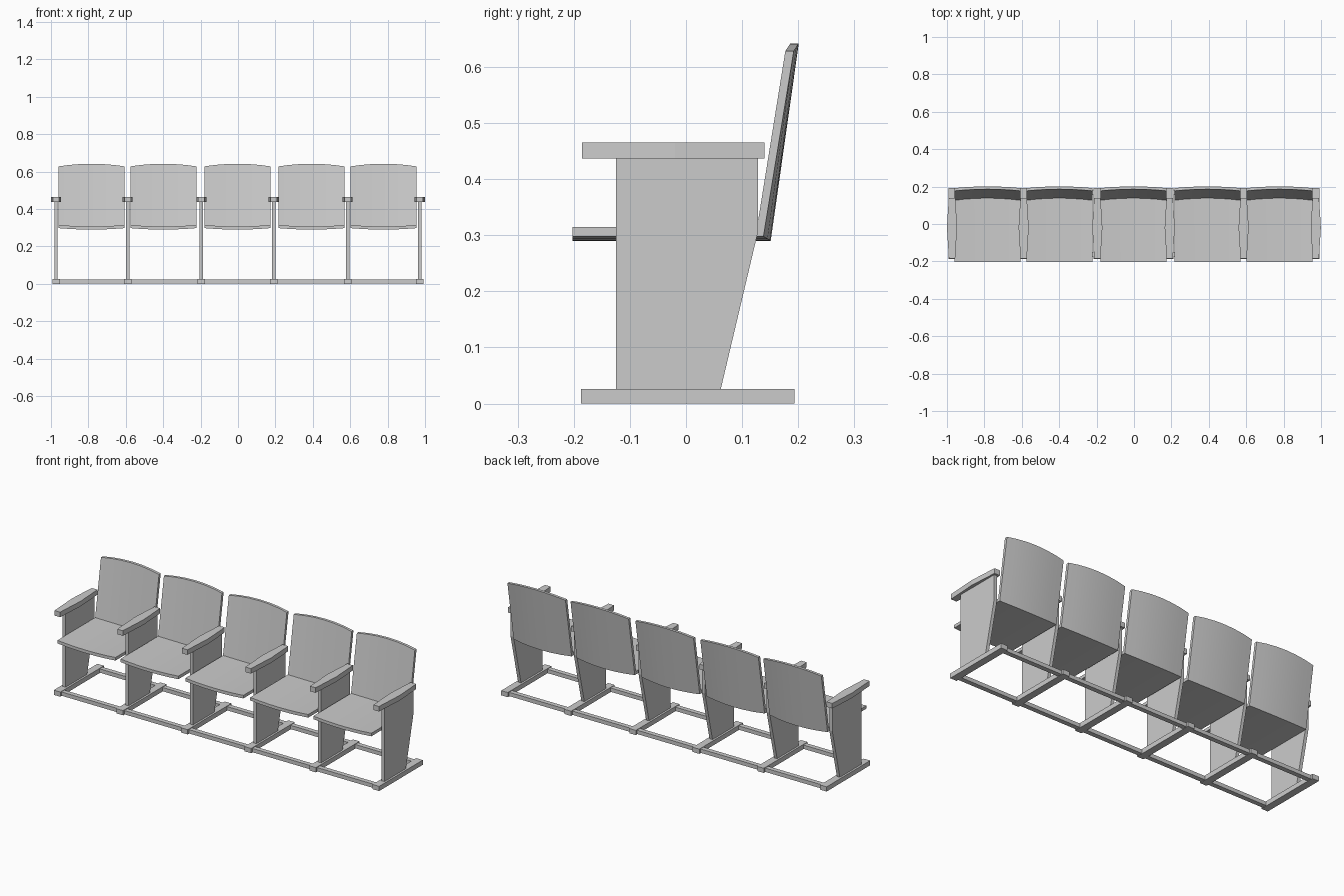
import bpy, bmesh

if "Cube" in bpy.data.objects:
    bpy.data.objects.remove(bpy.data.objects["Cube"])

POSTS = [-0.973, -0.590, -0.196, 0.191, 0.586, 0.972]
SEATS = [-0.783, -0.399, -0.003, 0.393, 0.778]
HALF = 0.177   # half width of seat and back


def finish(name, bm, smooth=False):
    bmesh.ops.recalc_face_normals(bm, faces=bm.faces[:])
    mesh = bpy.data.meshes.new(name)
    bm.to_mesh(mesh)
    bm.free()
    ob = bpy.data.objects.new(name, mesh)
    bpy.context.collection.objects.link(ob)
    if smooth:
        bpy.ops.object.select_all(action='DESELECT')
        ob.select_set(True)
        bpy.context.view_layer.objects.active = ob
        bpy.ops.object.shade_smooth_by_angle()
    return ob


def extrude(name, points, vec):
    """Extrude a closed polygon of 3D points along vec."""
    bm = bmesh.new()
    face = bm.faces.new([bm.verts.new(p) for p in points])
    ext = bmesh.ops.extrude_face_region(bm, geom=[face])
    verts = [g for g in ext['geom'] if isinstance(g, bmesh.types.BMVert)]
    bmesh.ops.translate(bm, verts=verts, vec=vec)
    return finish(name, bm)


def box(name, x0, x1, y0, y1, z0, z1):
    pts = [(x0, y0, z0), (x1, y0, z0), (x1, y1, z0), (x0, y1, z0)]
    return extrude(name, pts, (0, 0, z1 - z0))


def curved_panel(name, cx, edge, centre, segs=6):
    """Sweep a 4-point section across x, blending from edge to centre section."""
    bm = bmesh.new()
    rings = []
    for i in range(segs + 1):
        t = 2 * i / segs - 1
        k = 1 - t * t
        rings.append([bm.verts.new((cx + t * HALF,
                                    a[0] + (b[0] - a[0]) * k,
                                    a[1] + (b[1] - a[1]) * k))
                      for a, b in zip(edge, centre)])
    for r, s in zip(rings, rings[1:]):
        for j in range(4):
            n = (j + 1) % 4
            bm.faces.new((r[j], r[n], s[n], s[j]))
    bm.faces.new(rings[0])
    bm.faces.new(rings[-1])
    return finish(name, bm, smooth=True)


# Supports: foot, tapered side panel, armrest widest at the middle
SIDE = [(-0.125, 0.026), (0.062, 0.026), (0.128, 0.305), (0.128, 0.438), (-0.125, 0.438)]
ARM = [(-0.185, 0.017), (-0.10, 0.022), (-0.02, 0.027), (0.05, 0.023), (0.14, 0.017)]
for n, x in enumerate(POSTS, 1):
    box(f"foot_{n}", x - 0.02, x + 0.02, -0.187, 0.193, 0, 0.026)
    extrude(f"side_panel_{n}", [(x - 0.009, y, z) for y, z in SIDE], (0.018, 0, 0))
    outline = [(x - w, y, 0.437) for y, w in ARM] + [(x + w, y, 0.437) for y, w in ARM[::-1]]
    extrude(f"armrest_{n}", outline, (0, 0, 0.028))

# Long floor rails joining the feet
for name, y in (("front_rail", -0.164), ("rear_rail", 0.169)):
    box(name, POSTS[0], POSTS[-1], y - 0.013, y + 0.013, 0.002, 0.023)

# Dished seats and curved, leaning backs
for n, x in enumerate(SEATS, 1):
    curved_panel(f"seat_{n}", x,
                 [(-0.202, 0.298), (0.126, 0.298), (0.128, 0.315), (-0.202, 0.315)],
                 [(-0.202, 0.290), (0.138, 0.290), (0.140, 0.307), (-0.202, 0.307)])
    curved_panel(f"backrest_{n}", x,
                 [(0.124, 0.298), (0.138, 0.298), (0.192, 0.628), (0.177, 0.628)],
                 [(0.136, 0.290), (0.151, 0.290), (0.201, 0.642), (0.186, 0.642)])
